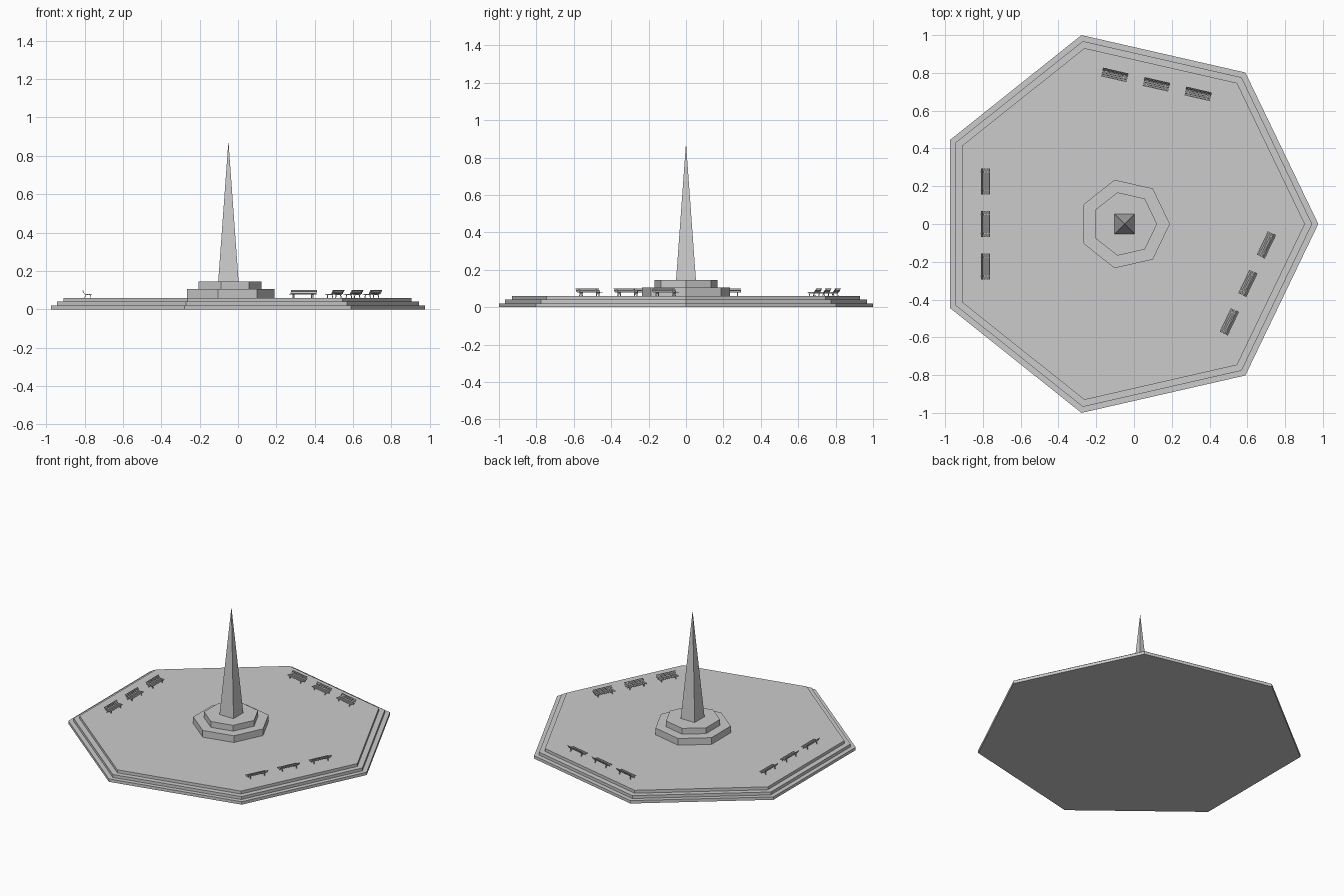
import bpy, bmesh
from math import cos, sin, pi, radians, atan2
from mathutils import Matrix, Vector

if "Cube" in bpy.data.objects:
    bpy.data.objects.remove(bpy.data.objects["Cube"])

CX = -0.05  # heptagon centre, so the bounds are centred on x = 0


def finish(name, bm):
    bmesh.ops.recalc_face_normals(bm, faces=bm.faces)
    mesh = bpy.data.meshes.new(name)
    bm.to_mesh(mesh)
    bm.free()
    return mesh


def place(name, mesh, loc, rot=0):
    ob = bpy.data.objects.new(name, mesh)
    ob.location = loc
    ob.rotation_euler.z = rot
    bpy.context.collection.objects.link(ob)
    return ob


def stepped_heptagon(name, profile):
    """Closed stepped solid from (radius, z) rings with seven sides."""
    bm = bmesh.new()
    rings = [[bm.verts.new((r * cos(2 * pi * i / 7), r * sin(2 * pi * i / 7), z))
              for i in range(7)] for r, z in profile]
    for a, b in zip(rings, rings[1:]):
        for i in range(7):
            j = (i + 1) % 7
            bm.faces.new((a[i], a[j], b[j], b[i]))
    bm.faces.new(rings[0])
    bm.faces.new(rings[-1])
    return place(name, finish(name, bm), (CX, 0, 0))


# Plaza with three steps, and two-tier pedestal
stepped_heptagon("plaza_steps", [(1.0257, 0), (1.0257, 0.02), (0.993, 0.02),
                                 (0.993, 0.04), (0.955, 0.04), (0.955, 0.06)])
stepped_heptagon("pedestal", [(0.24, 0.06), (0.24, 0.106), (0.172, 0.106), (0.172, 0.146)])

# Tapering square spire
bm = bmesh.new()
base = [bm.verts.new((x, y, 0.146)) for x, y in
        ((-.053, -.053), (.053, -.053), (.053, .053), (-.053, .053))]
tip = bm.verts.new((0, 0, 0.877))
bm.faces.new(base)
for i in range(4):
    bm.faces.new((base[i], base[(i + 1) % 4], tip))
place("spire", finish("spire", bm), (CX, 0, 0))


def bar(bm, x, a, b, width, thick):
    """Box centred on x, running from a to b in the (y, z) plane."""
    a, b = Vector(a), Vector(b)
    d, mid = b - a, (a + b) / 2
    m = (Matrix.Translation((x, mid.x, mid.y))
         @ Matrix.Rotation(atan2(d.y, d.x), 4, 'X')
         @ Matrix.Diagonal((width, d.length, thick, 1)))
    bmesh.ops.create_cube(bm, size=1, matrix=m)


# Bench: slatted seat and leaning back (outward is +y), on two leg frames
bm = bmesh.new()
LENGTH = 0.138
for i in range(4):
    y = -0.0195 + i * 0.009
    bar(bm, 0, (y - 0.003, 0.0185), (y + 0.003, 0.0185), LENGTH, 0.003)
for i in range(3):
    y, z = 0.0155 + i * 0.0036, 0.0235 + i * 0.0065
    bar(bm, 0, (y - 0.0012, z - 0.0024), (y + 0.0012, z + 0.0024), LENGTH, 0.0025)
for x in (-0.05, 0.05):
    bar(bm, x, (-0.021, 0.0155), (0.013, 0.0155), 0.005, 0.003)   # seat support
    bar(bm, x, (-0.018, 0), (-0.015, 0.016), 0.005, 0.003)        # front leg
    bar(bm, x, (0.014, 0), (0.010, 0.016), 0.005, 0.003)          # rear leg
    bar(bm, x, (0.013, 0.0145), (0.0255, 0.038), 0.005, 0.002)    # back support
bench = finish("bench", bm)

# Three benches along each of three sides, backs to the edge
for side, (turns, dist) in {"left": (3.5, 0.735), "rear": (1.5, 0.757),
                            "right": (-0.5, 0.723)}.items():
    ang = turns * 2 * pi / 7
    for k in (-1, 0, 1):
        t = 0.226 * k
        loc = (CX + dist * cos(ang) - t * sin(ang), dist * sin(ang) + t * cos(ang), 0.06)
        place(f"bench_{side}_{k + 2}", bench, loc, ang - radians(90))
